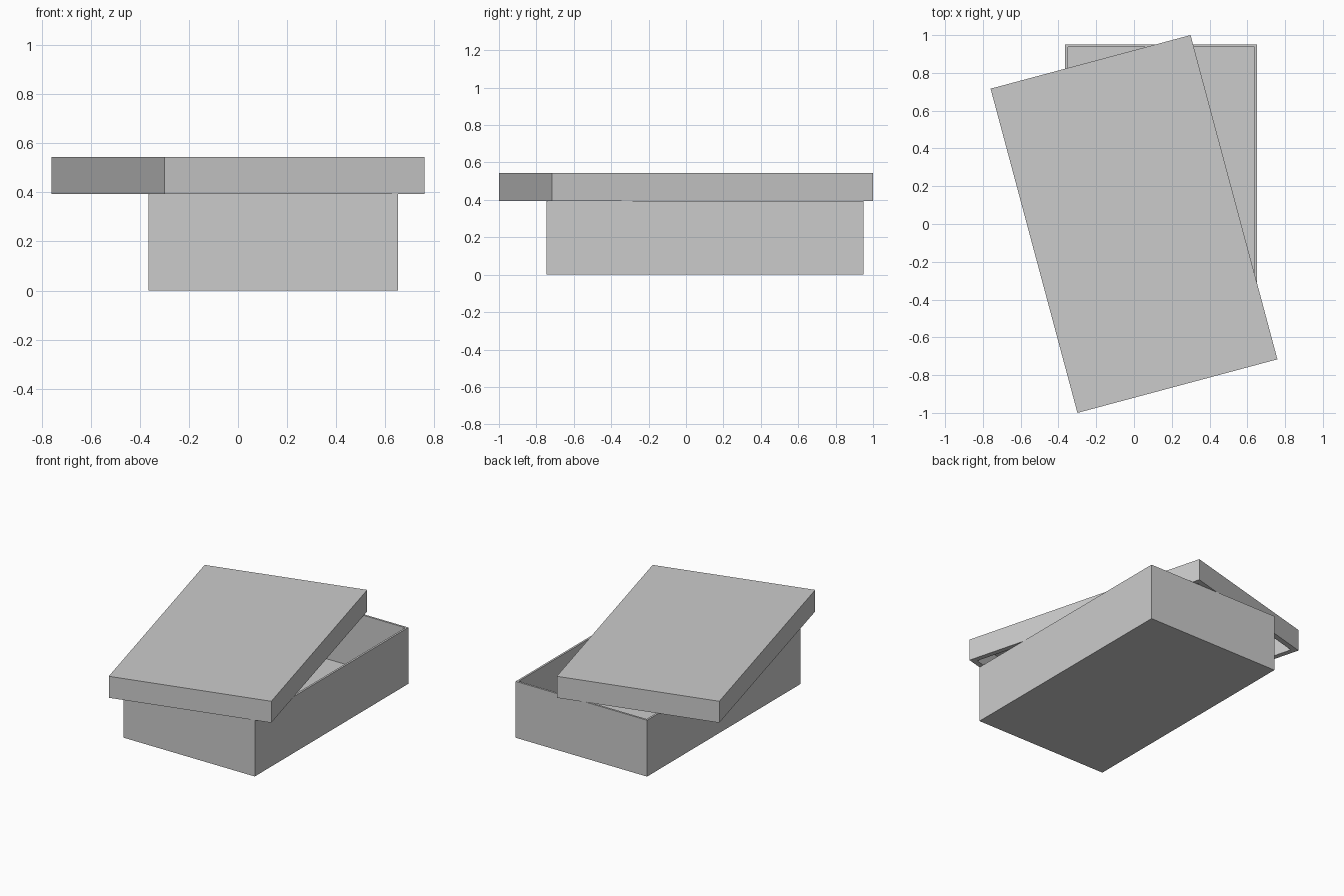
import bpy, bmesh
from math import radians
from mathutils import Matrix

if "Cube" in bpy.data.objects:
    bpy.data.objects.remove(bpy.data.objects["Cube"])


def tray(name, w, l, h, wall, floor, matrix):
    """Open-topped box: inset the top face, then sink it to the floor."""
    bm = bmesh.new()
    bmesh.ops.create_cube(bm, size=1, matrix=Matrix.Diagonal((w, l, h, 1)) @ Matrix.Translation((0, 0, 0.5)))
    bm.normal_update()
    top = max(bm.faces, key=lambda f: f.calc_center_median().z)
    bmesh.ops.inset_region(bm, faces=[top], thickness=wall, use_even_offset=True)
    inner = bmesh.ops.extrude_face_region(bm, geom=[top])
    verts = [g for g in inner["geom"] if isinstance(g, bmesh.types.BMVert)]
    bmesh.ops.translate(bm, verts=verts, vec=(0, 0, floor - h))
    if top.is_valid:
        bmesh.ops.delete(bm, geom=[top], context='FACES_ONLY')
    bmesh.ops.recalc_face_normals(bm, faces=bm.faces)
    mesh = bpy.data.meshes.new(name)
    bm.to_mesh(mesh)
    bm.free()
    obj = bpy.data.objects.new(name, mesh)
    obj.matrix_world = matrix
    bpy.context.collection.objects.link(obj)
    return obj


# box body
tray("box_body", 1.016, 1.696, 0.394, 0.014, 0.014, Matrix.Translation((0.144, 0.102, 0)))

# lid: the same tray turned upside down and twisted askew
tray("box_lid", 1.096, 1.777, 0.15, 0.035, 0.014,
     Matrix.Translation((0, 0, 0.543)) @ Matrix.Rotation(radians(15), 4, 'Z')
     @ Matrix.Rotation(radians(180), 4, 'Y'))
